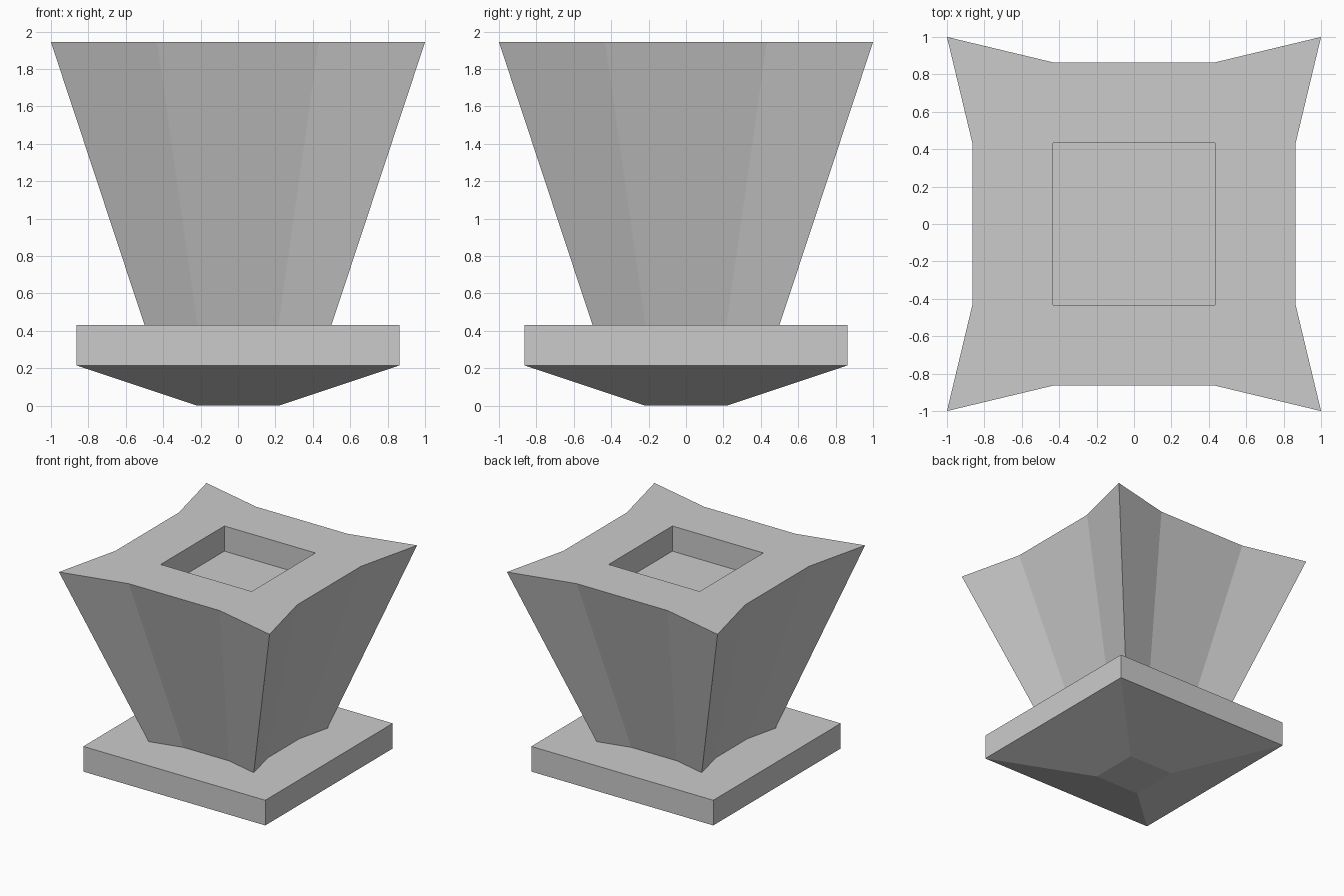
import bpy, bmesh

if "Cube" in bpy.data.objects:
    bpy.data.objects.remove(bpy.data.objects["Cube"])

U = 0.216  # module the whole model is built on


def turn4(points):
    """Repeat points of one quarter around z, counter-clockwise."""
    ring = []
    for _ in range(4):
        ring += points
        points = [(-y, x) for x, y in points]
    return ring


def add_ring(bm, points, scale, z):
    return [bm.verts.new((x * scale, y * scale, z)) for x, y in points]


def bridge(bm, low, high):
    n = len(low)
    for i in range(n):
        j = (i + 1) % n
        bm.faces.new((low[i], low[j], high[j], high[i]))


def finish(bm, name):
    bmesh.ops.recalc_face_normals(bm, faces=bm.faces)
    mesh = bpy.data.meshes.new(name)
    bm.to_mesh(mesh)
    bm.free()
    bpy.context.collection.objects.link(bpy.data.objects.new(name, mesh))


# Base: square slab with a sloped underside
square = turn4([(1, -1)])
bm = bmesh.new()
rings = [add_ring(bm, square, s, z) for s, z in ((U, 0), (4 * U, U), (4 * U, 2 * U))]
bm.faces.new(rings[0])
bridge(bm, rings[0], rings[1])
bridge(bm, rings[1], rings[2])
bm.faces.new(rings[2])
finish(bm, "base")

# Body: flared block with pointed corners
star = turn4([(2 * U, -4 * U), (1, -1), (4 * U, -2 * U)])
bm = bmesh.new()
bottom = add_ring(bm, star, 0.5, 2 * U)
top = add_ring(bm, star, 1, 9 * U)
bm.faces.new(bottom)
bridge(bm, bottom, top)

# Square recess in the top, with the rim around it
rim = add_ring(bm, square, 2 * U, 9 * U)
floor = add_ring(bm, square, 2 * U, 8 * U)
for k in range(4):
    nxt = (k + 1) % 4
    a, b, c = top[3 * k:3 * k + 3]
    bm.faces.new((a, b, c, rim[k]))
    bm.faces.new((c, top[3 * nxt], rim[nxt], rim[k]))
bridge(bm, rim, floor)
bm.faces.new(floor)
finish(bm, "flared_body")
